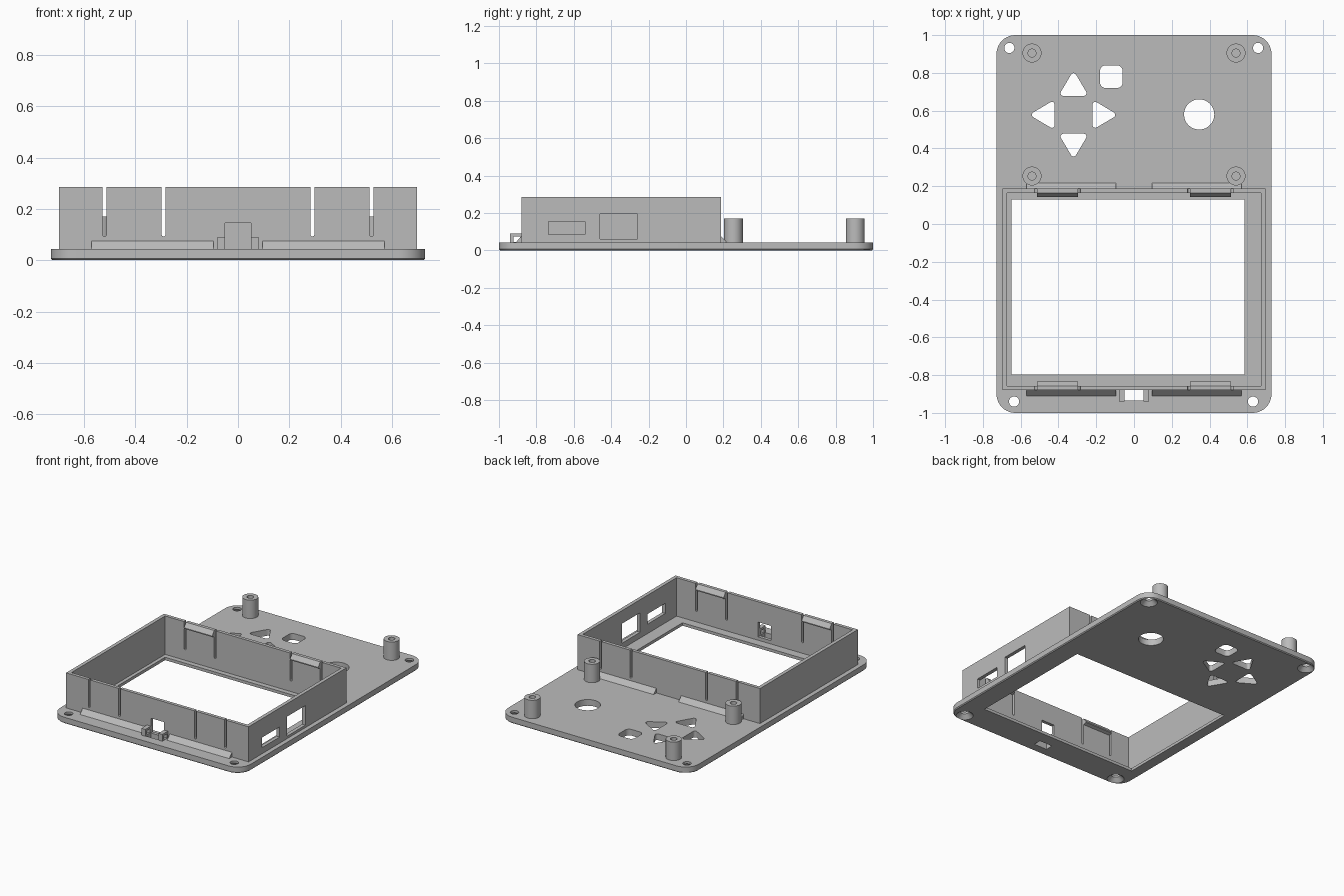
import bpy, bmesh, math
from mathutils import Vector

cube = bpy.data.objects.get("Cube")
if cube:
    bpy.data.objects.remove(cube, do_unlink=True)

grey = bpy.data.materials.new("plain_grey")
grey.use_nodes = True
COLOUR = (0.5, 0.5, 0.5, 1)
grey.diffuse_color = COLOUR
grey.node_tree.nodes["Principled BSDF"].inputs["Base Color"].default_value = COLOUR

PLATE = 0.043          # plate thickness
TOP = 0.285            # top of the display wall
LEDGE = 0.02           # floor of the display recess
OX, OY0, OY1 = 0.697, -0.88, 0.188   # wall outside
IX, IY0, IY1 = 0.672, -0.857, 0.165  # wall inside


def prism(name, pts, lo, hi, axis="z", far=1.0, bevel=0):
    """Extrude a 2D outline along an axis; far scales the end outline."""
    place = {"x": lambda a, b, h: (h, a, b),
             "y": lambda a, b, h: (a, h, b),
             "z": lambda a, b, h: (a, b, h)}[axis]
    mid = sum((Vector(p) for p in pts), Vector((0, 0))) / len(pts)
    bm = bmesh.new()
    start = [bm.verts.new(place(p[0], p[1], lo)) for p in pts]
    end = [bm.verts.new(place(*(mid + (Vector(p) - mid) * far), hi)) for p in pts]
    base = bm.faces.new(start)
    bm.faces.new(end)
    for i in range(len(pts)):
        j = (i + 1) % len(pts)
        bm.faces.new((start[i], start[j], end[j], end[i]))
    bmesh.ops.recalc_face_normals(bm, faces=bm.faces)
    if bevel:
        bmesh.ops.bevel(bm, geom=list(base.edges), offset=bevel, segments=1, affect="EDGES")
    mesh = bpy.data.meshes.new(name)
    bm.to_mesh(mesh)
    bm.free()
    mesh.materials.append(grey)
    ob = bpy.data.objects.new(name, mesh)
    bpy.context.collection.objects.link(ob)
    return ob


def rect(x0, x1, y0, y1):
    return [Vector(p) for p in ((x0, y0), (x1, y0), (x1, y1), (x0, y1))]


def circle(x, y, r, n=32):
    return [Vector((x + r * math.cos(math.tau * i / n), y + r * math.sin(math.tau * i / n)))
            for i in range(n)]


def rounded(pts, r, n=6):
    """Replace every corner of an outline with an arc."""
    out = []
    for i, p in enumerate(pts):
        u = (pts[i - 1] - p).normalized()
        v = (pts[(i + 1) % len(pts)] - p).normalized()
        half = u.angle(v) / 2
        c = p + (u + v).normalized() * r / math.sin(half)
        a, b = (p + w * r / math.tan(half) - c for w in (u, v))
        for k in range(n + 1):
            ang = k / n * (math.pi - 2 * half)
            s = math.sin(math.pi - 2 * half)
            out.append(c + (a * math.sin(math.pi - 2 * half - ang) + b * math.sin(ang)) / s)
    return out


def cut(ob, cutters):
    """Subtract the cutters, then remove them."""
    bpy.context.view_layer.objects.active = ob
    for c in cutters:
        c.hide_render = True
        mod = ob.modifiers.new("cut", "BOOLEAN")
        mod.operation, mod.solver, mod.object = "DIFFERENCE", "EXACT", c
        bpy.ops.object.modifier_apply(modifier=mod.name)
        bpy.data.objects.remove(c, do_unlink=True)


def hole(pts, lo=-0.1, hi=0.1, axis="z", far=1.0):
    return prism("cutter", pts, lo, hi, axis, far)


parts = []

# Face plate with display window, recess and hinge slot
plate = prism("face_plate", rounded(rect(-0.728, 0.728, -1, 1), 0.1, 10), 0, PLATE, bevel=0.006)
holes = [hole(rect(-IX, IX, IY0, IY1), LEDGE),
         hole(rect(-0.648, 0.585, -0.797, 0.13)),
         hole(rect(-0.05, 0.05, -0.935, OY0)),
         hole(circle(0.345, 0.58, 0.08, 48)),
         hole(rounded(rect(-0.18, -0.06, 0.72, 0.84), 0.03))]
# Direction pad openings
arrow = rounded([Vector(p) for p in ((-0.08, 0.1), (0.08, 0.1), (0, 0.235))], 0.015)
for q in range(4):
    turn, centre = q * math.pi / 2, Vector((-0.32, 0.578))
    holes.append(hole([centre + Vector((p.x * math.cos(turn) - p.y * math.sin(turn),
                                        p.x * math.sin(turn) + p.y * math.cos(turn)))
                       for p in arrow]))
# Countersunk corner screw holes
for x, y in ((-0.66, 0.932), (0.657, 0.932), (-0.635, -0.94), (0.63, -0.94)):
    holes.append(hole(circle(x, y, 0.027)))
    holes.append(hole(circle(x, y, 0.056), -0.001, 0.028, far=0.48))
cut(plate, holes)
parts.append(plate)

# Display wall with slots, side ports and front notch
wall = prism("display_wall", rect(-OX, OX, OY0, OY1), PLATE, TOP)
holes = [hole(rect(-IX, IX, IY0, IY1), 0, 1),
         hole(rect(-0.735, -0.54, 0.085, 0.155), 0.6, 0.8, "x"),
         hole(rect(-0.46, -0.26, 0.06, 0.195), 0.6, 0.8, "x"),
         hole(rect(-0.05, 0.05, 0, 0.145), -1, -0.8, "y")]
for x in (-0.52, -0.29, 0.29, 0.52):
    slot = [Vector((x + 0.0075 * math.cos(a), 0.1 + 0.0075 * math.sin(a)))
            for a in (math.pi + math.pi * i / 6 for i in range(7))]
    slot += [Vector((x + 0.0075, 0.4)), Vector((x - 0.0075, 0.4))]
    holes.append(hole(slot, -1, 1, "y"))
cut(wall, holes)
parts.append(wall)

# Snap clips inside the wall and sloped ribs along its outer foot
for end, inner, outer, d in (("front", IY0, OY0, 1), ("back", IY1, OY1, -1)):
    for side, s in (("right", -1), ("left", 1)):
        clip = [(inner, TOP), (inner + d * 0.022, TOP - 0.03),
                (inner + d * 0.022, TOP - 0.037), (inner, TOP - 0.045)]
        lo, hi = sorted((s * 0.2975, s * 0.5125))
        parts.append(prism(f"{end}_{side}_clip", clip, lo, hi, "x"))
        rib = [(outer, PLATE), (outer, PLATE + 0.032), (outer - d * 0.03, PLATE)]
        lo, hi = sorted((s * 0.095, s * 0.57))
        parts.append(prism(f"{end}_{side}_rib", rib, lo, hi, "x"))

# Pierced hinge lugs either side of the notch
for side, x in (("right", -0.08), ("left", 0.05)):
    lug = prism(f"{side}_lug", rect(x, x + 0.03, -0.94, OY0), PLATE, 0.09)
    cut(lug, [hole(rect(-0.922, -0.888, PLATE + 0.003, 0.075), -0.2, 0.2, "x")])
    parts.append(lug)

# Screw posts
for row, y in (("rear", 0.905), ("middle", 0.254)):
    for side, x in (("right", -0.54), ("left", 0.54)):
        post = prism(f"{row}_{side}_post", circle(x, y, 0.05), PLATE, 0.17)
        cut(post, [hole(circle(x, y, 0.021), 0.06, 0.3)])
        parts.append(post)

# Smooth round faces, keep edges sharp
bpy.ops.object.select_all(action="DESELECT")
for ob in parts:
    ob.select_set(True)
bpy.context.view_layer.objects.active = plate
bpy.ops.object.shade_smooth_by_angle(angle=math.radians(30))
